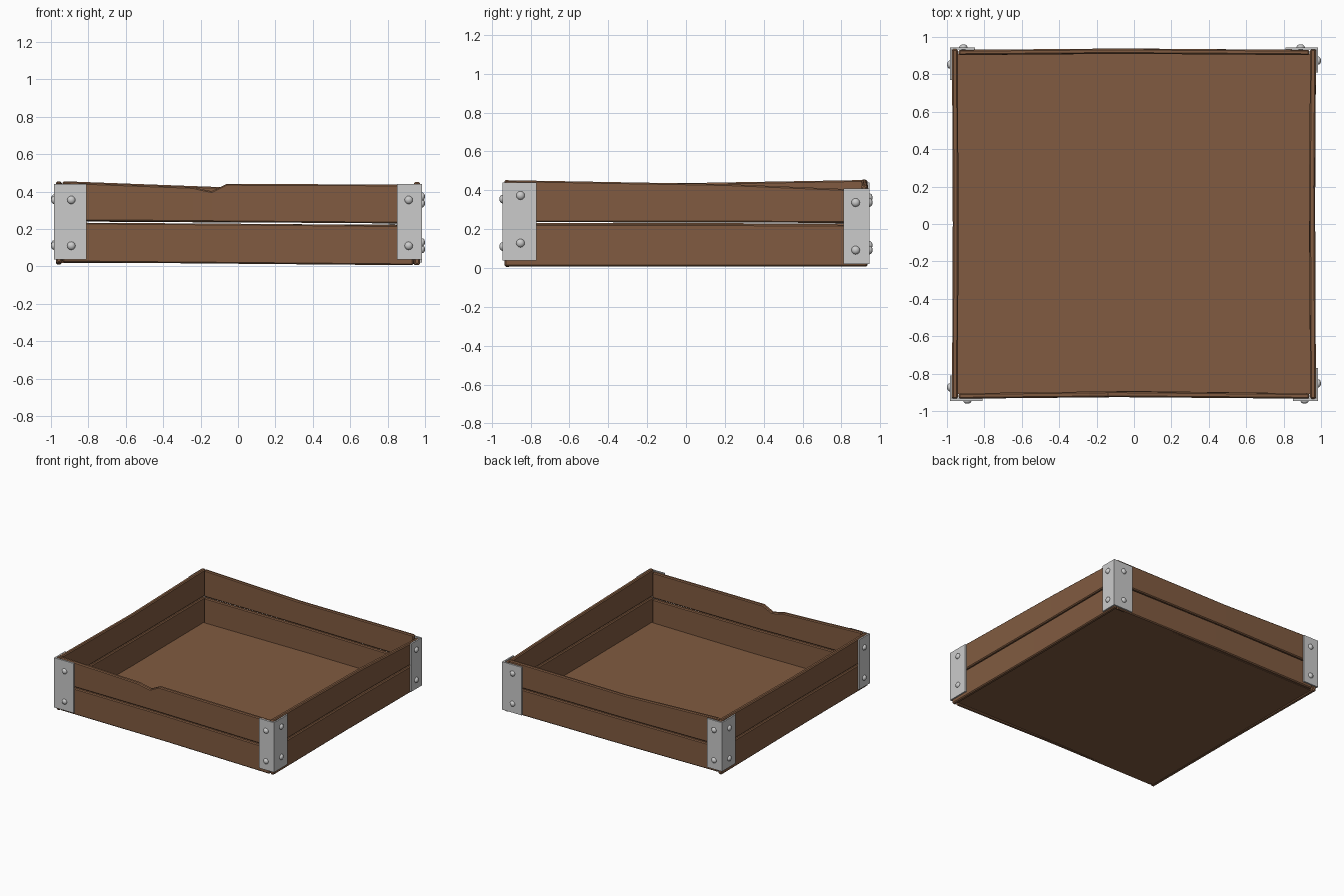
import bpy, bmesh, math
from mathutils import Matrix, Vector

if "Cube" in bpy.data.objects:
    bpy.data.objects.remove(bpy.data.objects["Cube"])

wood = bpy.data.materials.new("brown_wood")
wood.diffuse_color = (0.22, 0.105, 0.052, 1)
wood.use_nodes = True
wood.node_tree.nodes["Principled BSDF"].inputs["Base Color"].default_value = wood.diffuse_color


def finish(name, bm, mat=None):
    bmesh.ops.recalc_face_normals(bm, faces=bm.faces)
    me = bpy.data.meshes.new(name)
    bm.to_mesh(me)
    bm.free()
    ob = bpy.data.objects.new(name, me)
    bpy.context.collection.objects.link(ob)
    if mat:
        me.materials.append(mat)
    return ob


def plank(name, along, stations, c=0.007):
    """Warped board: stations are (position, inner, outer, bottom, top)."""
    bm = bmesh.new()
    # pull the end sections in a little for chamfered ends
    first, last = stations[0], stations[-1]
    rows = [(first, 0, c)] + [(first, c, 0)] + [(s, 0, 0) for s in stations[1:-1]]
    rows += [(last, -c, 0), (last, 0, c)]
    rings = []
    for (t, a, b, lo, hi), dt, shrink in rows:
        a, b = sorted((a, b))
        a, b, lo, hi = a + shrink, b - shrink, lo + shrink, hi - shrink
        prof = [(a + c, lo), (b - c, lo), (b, lo + c), (b, hi - c),
                (b - c, hi), (a + c, hi), (a, hi - c), (a, lo + c)]
        rings.append([bm.verts.new((t + dt, p, z) if along == "x" else (p, t + dt, z))
                      for p, z in prof])
    for r, s in zip(rings, rings[1:]):
        for i in range(8):
            j = (i + 1) % 8
            bm.faces.new((r[i], r[j], s[j], s[i]))
    bm.faces.new(rings[0])
    bm.faces.new(rings[-1])
    return finish(name, bm, wood)


# Front boards, the upper one with a split notch in its top edge
plank("front_lower_board", "x", [(-.937, -.905, -.934, .022, .234), (0, -.893, -.925, .014, .228),
                                 (.937, -.905, -.934, .006, .219)])
plank("front_upper_board", "x", [(-.937, -.905, -.934, .243, .450), (-.24, -.896, -.927, .238, .424),
                                 (-.2, -.896, -.927, .238, .414), (-.14, -.895, -.926, .237, .402),
                                 (-.06, -.895, -.926, .236, .441), (.937, -.905, -.934, .229, .437)])
# Back boards
plank("back_lower_board", "x", [(-.937, .903, .931, .022, .231), (0, .91, .938, .018, .227),
                                (.937, .903, .931, .012, .222)])
plank("back_upper_board", "x", [(-.937, .903, .931, .240, .455), (-.1, .91, .938, .235, .424),
                                (.937, .903, .931, .231, .428)])
# Side boards
plank("right_lower_board", "y", [(-.935, .942, .973, .008, .227), (0, .936, .968, .008, .226),
                                 (.935, .942, .973, .008, .222)])
plank("right_upper_board", "y", [(-.935, .942, .973, .236, .452), (.2, .936, .968, .235, .432),
                                 (.935, .942, .973, .231, .402)])
plank("left_lower_board", "y", [(-.935, -.942, -.973, .018, .232), (0, -.938, -.969, .014, .231),
                                (.935, -.942, -.973, .010, .229)])
plank("left_upper_board", "y", [(-.935, -.942, -.973, .241, .445), (0, -.938, -.969, .240, .437),
                                (.935, -.942, -.973, .238, .453)])

# Floor panel
bm = bmesh.new()
bmesh.ops.create_cube(bm, size=1, matrix=Matrix.Translation((0, 0, .024))
                      @ Matrix.Diagonal((1.89, 1.82, .012, 1)))
finish("floor_panel", bm, wood)


def bracket(name, sx, sy, arm_x, arm_y, z0, z1, lift_x=0, lift_y=0):
    """L-shaped corner plate with two domed rivets on each arm."""
    X, Y, t = .984, .945, .012
    outline = [(X, Y), (X - arm_x, Y), (X - arm_x, Y - t), (X - t, Y - t),
               (X - t, Y - arm_y), (X, Y - arm_y)]
    bm = bmesh.new()
    lo = [bm.verts.new((sx * x, sy * y, z0)) for x, y in outline]
    hi = [bm.verts.new((sx * x, sy * y, z1)) for x, y in outline]
    bm.faces.new(lo)
    bm.faces.new(hi)
    for i in range(6):
        j = (i + 1) % 6
        bm.faces.new((lo[i], lo[j], hi[j], hi[i]))
    finish(name + "_bracket", bm)
    # Rivets
    bm = bmesh.new()
    for dz in (.072, .317):
        for pos, squash in (((sx * (X - arm_x * .53), sy * Y, z0 + dz + lift_x), (1, .72, 1)),
                            ((sx * X, sy * (Y - arm_y * .53), z0 + dz + lift_y), (.72, 1, 1))):
            pole = Matrix.Rotation(math.pi / 2, 4, "X" if squash[1] < 1 else "Y")
            bmesh.ops.create_uvsphere(bm, u_segments=12, v_segments=8, radius=.022,
                                      matrix=Matrix.Translation(pos)
                                      @ Matrix.Diagonal((*squash, 1)) @ pole)
    for f in bm.faces:
        f.smooth = True
    finish(name + "_rivets", bm)


# Corner plates: the long arm alternates around the box
bracket("front_left", -1, -1, .175, .135, .038, .440)
bracket("front_right", 1, -1, .135, .175, .038, .440, lift_y=.018)
bracket("back_right", 1, 1, .175, .135, .020, .408)
bracket("back_left", -1, 1, .135, .175, .045, .440)
